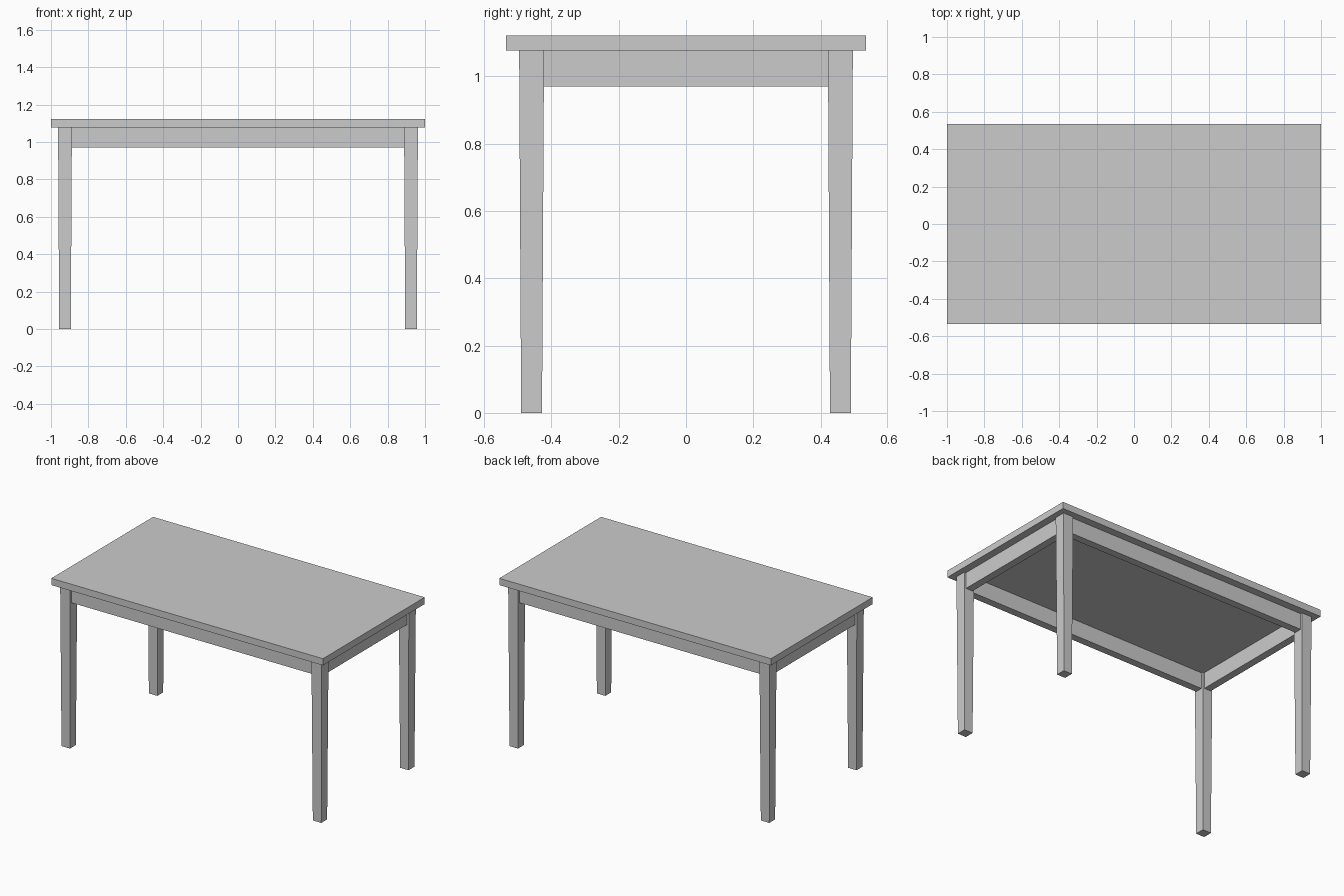
import bpy, bmesh
from mathutils import Vector

if "Cube" in bpy.data.objects:
    bpy.data.objects.remove(bpy.data.objects["Cube"])

TOP_Z, UNDER_Z, APRON_Z = 1.122, 1.077, 0.97
LEG_X, LEG_Y = 0.925, 0.459      # leg centre lines
LEG_TOP, LEG_FOOT = 0.037, 0.031  # leg half widths
APRON_HALF = 0.025                # apron half thickness


def box(name, lo, hi, taper=1.0):
    """Box between two corners; taper scales the bottom about its centre."""
    lo, hi = Vector(lo), Vector(hi)
    mid, size = (lo + hi) / 2, hi - lo
    bm = bmesh.new()
    bmesh.ops.create_cube(bm, size=1)
    for v in bm.verts:
        k = taper if v.co.z < 0 else 1.0
        v.co = Vector((v.co.x * size.x * k, v.co.y * size.y * k, v.co.z * size.z)) + mid
    mesh = bpy.data.meshes.new(name)
    bm.to_mesh(mesh)
    bm.free()
    obj = bpy.data.objects.new(name, mesh)
    bpy.context.collection.objects.link(obj)
    return obj


# Table top
box("table_top", (-1, -0.535, UNDER_Z), (1, 0.535, TOP_Z))

# Four legs, tapering towards the floor
for side, sx in (("left", -1), ("right", 1)):
    for end, sy in (("front", -1), ("back", 1)):
        x, y = sx * LEG_X, sy * LEG_Y
        box(f"{end}_{side}_leg", (x - LEG_TOP, y - LEG_TOP, 0),
            (x + LEG_TOP, y + LEG_TOP, UNDER_Z), LEG_FOOT / LEG_TOP)

# Aprons between the legs, set slightly back from the leg faces
ax, ay = LEG_X - LEG_TOP, LEG_Y - LEG_TOP
for name, s in (("front", -1), ("back", 1)):
    y = s * LEG_Y
    box(f"{name}_apron", (-ax, y - APRON_HALF, APRON_Z), (ax, y + APRON_HALF, UNDER_Z))
for name, s in (("left", -1), ("right", 1)):
    x = s * LEG_X
    box(f"{name}_apron", (x - APRON_HALF, -ay, APRON_Z), (x + APRON_HALF, ay, UNDER_Z))
